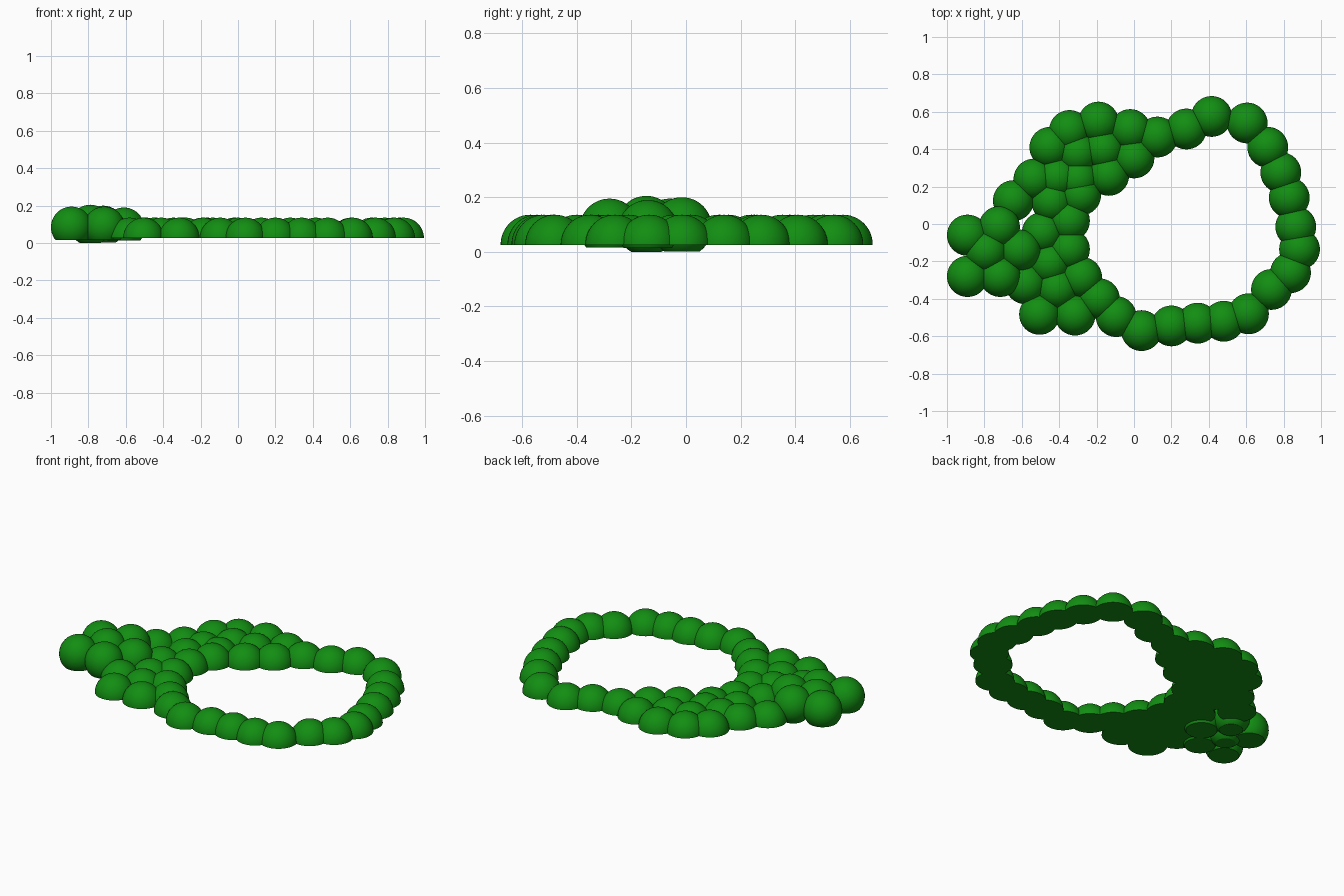
import bpy, bmesh
from mathutils import Matrix, Vector

if "Cube" in bpy.data.objects:
    bpy.data.objects.remove(bpy.data.objects["Cube"])

green = bpy.data.materials.new("leaf green")
green.diffuse_color = (0.006, 0.27, 0.006, 1)
green.use_nodes = True
green.node_tree.nodes["Principled BSDF"].inputs["Base Color"].default_value = green.diffuse_color


def add_bead(bm, x, y, z, radius, base):
    """Sphere centred at x, y, z, sliced flat at height base and capped."""
    part = bmesh.new()
    bmesh.ops.create_uvsphere(part, u_segments=40, v_segments=24, radius=radius,
                              matrix=Matrix.Translation((x, y, z)))
    for f in part.faces:
        f.smooth = True
    cut = bmesh.ops.bisect_plane(part, geom=part.verts[:] + part.edges[:] + part.faces[:],
                                 dist=1e-5, plane_co=Vector((0, 0, base)),
                                 plane_no=Vector((0, 0, 1)), clear_inner=True)
    rim = [e for e in part.edges if e.is_boundary]
    for f in bmesh.ops.contextual_create(part, geom=rim)["faces"]:
        f.smooth = False
        f.normal_update()
        if f.normal.z > 0:
            f.normal_flip()
    for e in rim:
        e.smooth = False
    tmp = bpy.data.meshes.new("tmp")
    part.to_mesh(tmp)
    part.free()
    bm.from_mesh(tmp)
    bpy.data.meshes.remove(tmp)


def bead_group(name, beads):
    bm = bmesh.new()
    for b in beads:
        add_bead(bm, *b)
    mesh = bpy.data.meshes.new(name)
    bm.to_mesh(mesh)
    bm.free()
    mesh.materials.append(green)
    bpy.context.collection.objects.link(bpy.data.objects.new(name, mesh))


def domes(points):
    return [(x, y, 0.027, 0.109, 0.026) for x, y in points]


# Single-file loop of beads
bead_group("bead_loop", domes([
    (0.125, 0.465), (0.28, 0.508), (0.415, 0.575), (0.605, 0.54), (0.715, 0.41),
    (0.785, 0.275), (0.83, 0.14), (0.865, -0.015), (0.885, -0.135), (0.837, -0.26),
    (0.735, -0.35), (0.612, -0.48), (0.48, -0.52), (0.34, -0.53), (0.20, -0.545),
    (0.04, -0.57), (-0.095, -0.495), (-0.185, -0.40)]))

# Wide patch of beads, outer edge, inner edge and middle
bead_group("patch_outer_edge", domes([
    (-0.02, 0.505), (-0.19, 0.545), (-0.345, 0.50), (-0.45, 0.41), (-0.535, 0.24),
    (-0.645, 0.125), (-0.58, -0.32), (-0.505, -0.483), (-0.315, -0.487)]))
bead_group("patch_inner_edge", domes([
    (0.0, 0.353), (-0.135, 0.26), (-0.285, 0.155), (-0.345, 0.017),
    (-0.345, -0.135), (-0.28, -0.285)]))
bead_group("patch_middle", domes([
    (-0.165, 0.40), (-0.30, 0.38), (-0.30, 0.24), (-0.41, 0.25), (-0.44, 0.12),
    (-0.49, -0.045), (-0.45, -0.21), (-0.41, -0.345)]))

# Raised cluster at the left tip
bead_group("raised_cluster", [
    (-0.89, -0.06, 0.085, 0.11, 0.016),
    (-0.72, -0.015, 0.09, 0.11, 0.002),
    (-0.89, -0.28, 0.085, 0.11, 0.016),
    (-0.715, -0.28, 0.085, 0.11, 0.016),
    (-0.79, -0.145, 0.095, 0.11, 0.0),
    (-0.61, -0.14, 0.08, 0.11, 0.014)])
